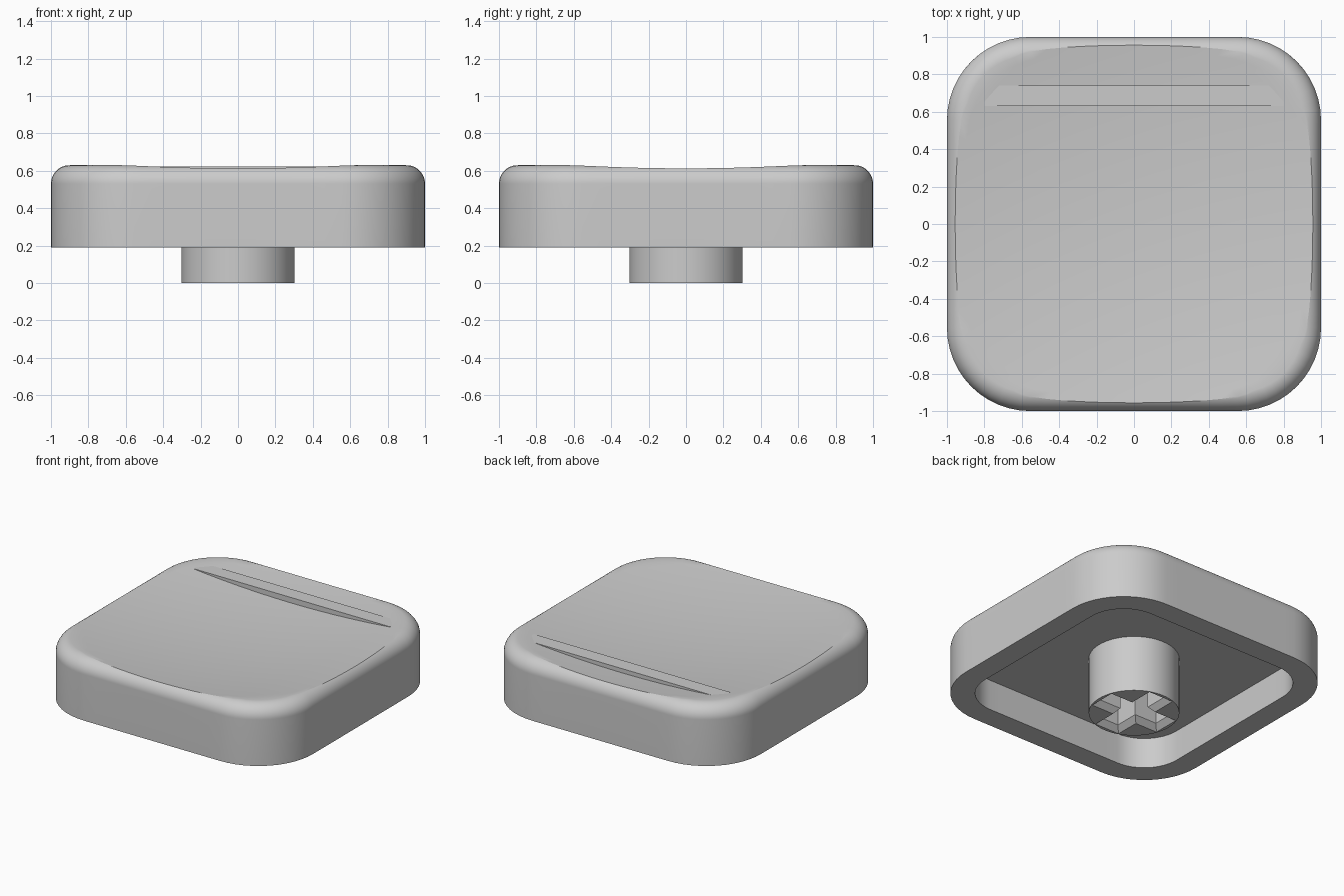
import bpy, bmesh, math
from mathutils import Matrix, Vector

cube = bpy.data.objects.get("Cube")
if cube:
    bpy.data.objects.remove(cube, do_unlink=True)

BASE, TOP, CORNER, FILLET = 0.19, 0.63, 0.445, 0.1
CEILING, WALL = 0.415, 0.165
STEPS = 12

grey = bpy.data.materials.new("light_grey")
grey.use_nodes = True
colour = (0.6, 0.6, 0.6, 1)
grey.diffuse_color = colour
grey.node_tree.nodes["Principled BSDF"].inputs["Base Color"].default_value = colour


def make_object(name, bm):
    bmesh.ops.recalc_face_normals(bm, faces=bm.faces)
    mesh = bpy.data.meshes.new(name)
    bm.to_mesh(mesh)
    bm.free()
    obj = bpy.data.objects.new(name, mesh)
    bpy.context.collection.objects.link(obj)
    mesh.materials.append(grey)
    return obj


def smooth(obj):
    bpy.ops.object.select_all(action="DESELECT")
    obj.select_set(True)
    bpy.context.view_layer.objects.active = obj
    bpy.ops.object.shade_smooth_by_angle(angle=math.radians(25))


def loft(bm, rings):
    """Bridge rings of points with quads and return the rings of vertices."""
    rings = [[bm.verts.new(p) for p in ring] for ring in rings]
    for low, high in zip(rings, rings[1:]):
        for i in range(len(low)):
            j = (i + 1) % len(low)
            bm.faces.new((low[i], low[j], high[j], high[i]))
    return rings


def rounded_square():
    """Points of the outer outline, each with its outward direction."""
    flat, columns = 1 - CORNER, []
    for side in range(4):
        turn = Matrix.Rotation(side * math.pi / 2, 2)
        for i in range(STEPS):
            p = Vector((1, -flat + 2 * flat * i / STEPS))
            columns.append((turn @ p, turn @ Vector((1, 0))))
        for i in range(STEPS):
            a = math.pi / 2 * i / STEPS
            n = Vector((math.cos(a), math.sin(a)))
            columns.append((turn @ (Vector((flat, flat)) + n * CORNER), turn @ n))
    return columns


def dish(p):
    return 0.558 + 0.06 * p.length_squared


def fillet_point(p, n, a):
    return p - n * FILLET * (1 - math.cos(a)), TOP - FILLET + FILLET * math.sin(a)


def fillet_end(p, n):
    """Angle at which the rounded edge meets the dish."""
    low, high = 0, math.pi / 2
    for _ in range(25):
        a = (low + high) / 2
        q, z = fillet_point(p, n, a)
        if z < dish(q):
            low = a
        else:
            high = a
    return low


# Cap shell: cavity, rim, outer wall, rounded top edge and dished top in one loft
columns = [(p, n, fillet_end(p, n)) for p, n in rounded_square()]
rings = [[(*(p - n * inset), z) for p, n, end in columns]
         for inset, z in ((WALL, CEILING), (WALL, BASE), (0, BASE))]
for i in range(17):
    ring = []
    for p, n, end in columns:
        q, z = fillet_point(p, n, end * i / 16)
        ring.append((*q, z))
    rings.append(ring)
for i in range(1, 24):
    ring = []
    for p, n, end in columns:
        q = fillet_point(p, n, end)[0] * (1 - i / 24)
        ring.append((*q, min(TOP, dish(q))))
    rings.append(ring)

bm = bmesh.new()
verts = loft(bm, rings)
bm.faces.new(verts[0])
middle = bm.verts.new((0, 0, dish(Vector((0, 0)))))
for i, v in enumerate(verts[-1]):
    bm.faces.new((v, verts[-1][(i + 1) % len(verts[-1])], middle))
smooth(make_object("cap_shell", bm))

# Raised bar across the back of the dish
bm = bmesh.new()
bmesh.ops.create_cube(bm, size=1, matrix=Matrix.Translation((0, 0.685, 0.571))
                      @ Matrix.Diagonal((1.6, 0.11, 0.102, 1)))
make_object("raised_bar", bm)

# Stem
bm = bmesh.new()
height = CEILING + 0.01
bmesh.ops.create_cone(bm, cap_ends=True, segments=64, radius1=0.303, radius2=0.303, depth=height,
                      matrix=Matrix.Translation((0, 0, height / 2)))
stem = make_object("stem", bm)


def cross(reach, half, z):
    points = []
    for side in range(4):
        turn = Matrix.Rotation(side * math.pi / 2, 2)
        for p in ((reach, -half), (reach, half), (half, half)):
            points.append((*(turn @ Vector(p)), z))
    return points


# Cross-shaped socket with a bevelled mouth, cut into the stem
bm = bmesh.new()
verts = loft(bm, [cross(0.28, 0.1, -0.05), cross(0.28, 0.1, 0),
                  cross(0.245, 0.065, 0.04), cross(0.245, 0.065, 0.35)])
bm.faces.new(verts[0])
bm.faces.new(verts[-1])
cutter = make_object("socket_cutter", bm)
cutter.hide_render = True
cut = stem.modifiers.new("socket", "BOOLEAN")
cut.operation, cut.solver, cut.object = "DIFFERENCE", "EXACT", cutter
bpy.context.view_layer.update()
stem_mesh = bpy.data.meshes.new_from_object(stem.evaluated_get(bpy.context.evaluated_depsgraph_get()))
stem.modifiers.clear()
stem.data = stem_mesh
bpy.data.objects.remove(cutter, do_unlink=True)
smooth(stem)
